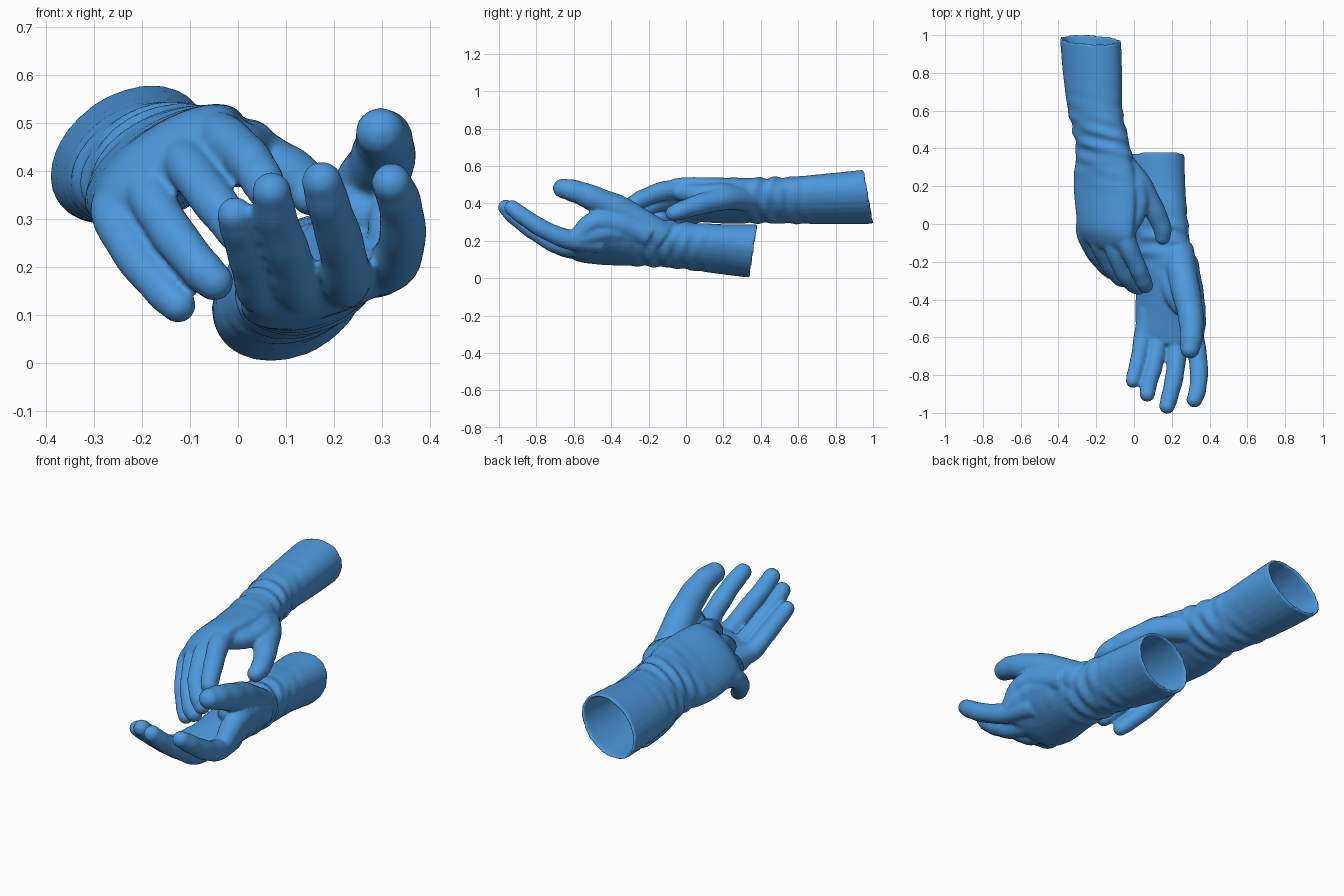
import bpy
import bmesh
from math import sin, cos, pi, radians, exp, sqrt
from mathutils import Vector

cube = bpy.data.objects.get("Cube")
if cube:
    bpy.data.objects.remove(cube)

SIDES = 28
WALL = .015

blue = bpy.data.materials.new("glove_blue")
blue.use_nodes = True
blue.diffuse_color = (.075, .32, .73, 1)
shader = next(n for n in blue.node_tree.nodes if n.type == 'BSDF_PRINCIPLED')
shader.inputs["Base Color"].default_value = blue.diffuse_color
shader.inputs["Roughness"].default_value = .6


def spline(points, steps):
    """Smooth interpolation through equal-length tuples."""
    pts = [points[0]] + list(points) + [points[-1]]
    result = []
    for i in range(1, len(pts) - 2):
        before, start, end, after = pts[i - 1:i + 3]
        for k in range(steps):
            t = k / steps
            result.append([
                b + .5 * t * (c - a + t * (2 * a - 5 * b + 4 * c - d + t * (3 * (b - c) + d - a)))
                for a, b, c, d in zip(before, start, end, after)])
    result.append(list(points[-1]))
    return result


def skin(bm, rings):
    """Closed surface through a series of vertex rings."""
    loops = [[bm.verts.new(co) for co in ring] for ring in rings]
    for a, b in zip(loops, loops[1:]):
        for i in range(len(a)):
            j = (i + 1) % len(a)
            bm.faces.new((a[i], a[j], b[j], b[i]))
    bm.faces.new(loops[0][::-1])
    bm.faces.new(loops[-1])


def body_ring(section, tilt, wrist, inset=0):
    """Elliptical, rolled ring with soft diagonal folds near the wrist."""
    x, y, z, wide, thick, roll = section
    ca, sa = cos(radians(roll)), sin(radians(roll))
    ring = []
    for i in range(SIDES):
        ang = 2 * pi * i / SIDES
        fade = exp(-((y - wrist) / .16) ** 2)
        fold = .005 * fade * sin(62 * y + 3 * cos(ang)) + .004 * fade * sin(85 * y - 4 * sin(ang))
        u = (wide - inset + fold) * cos(ang)
        v = (thick - inset + fold) * sin(ang)
        dz = u * sa + v * ca
        ring.append((x + u * ca - v * sa, y + tilt * dz, z + dz))
    return ring


def add_body(bm, sections, tilt, wrist, depth):
    """Palm and sleeve, with the open cuff hollowed down to a given depth."""
    path = spline(sections, 12)
    outer = [body_ring(s, tilt, wrist) for s in reversed(path)]
    inner = [body_ring(s, tilt, wrist, WALL) for s in path if s[1] > depth]
    skin(bm, outer + inner)


def add_finger(bm, base, tip, *points):
    """Round tube along a path with a domed tip and slight creases."""
    path = [Vector(p) for p in spline(points, 8)]
    last = len(path) - 1
    rings = []
    for i, p in enumerate(path):
        tangent = (path[min(i + 1, last)] - path[max(i - 1, 0)]).normalized()
        side = tangent.cross(Vector((0, 0, 1))).normalized()
        up = side.cross(tangent)
        s = i / last
        radius = (base + (tip - base) * s) * (1 + .02 * sin(8 * pi * s))
        domes = [0] if i < last else [0, .3, .55, .75, .9, .98]
        for d in domes:
            r = radius * sqrt(1 - d * d)
            rings.append([p + tangent * d * radius
                          + side * r * cos(2 * pi * k / SIDES)
                          + up * r * sin(2 * pi * k / SIDES) for k in range(SIDES)])
    skin(bm, rings)


def finish(bm, name):
    """Fuse the overlapping parts into one smooth fabric surface."""
    bmesh.ops.recalc_face_normals(bm, faces=bm.faces)
    mesh = bpy.data.meshes.new(name)
    bm.to_mesh(mesh)
    bm.free()
    mesh.materials.append(blue)
    for poly in mesh.polygons:
        poly.use_smooth = True
    obj = bpy.data.objects.new(name, mesh)
    bpy.context.collection.objects.link(obj)
    fuse = obj.modifiers.new("fuse", 'REMESH')
    fuse.mode = 'VOXEL'
    fuse.voxel_size = .009
    fuse.use_smooth_shade = True
    soften = obj.modifiers.new("soften", 'SMOOTH')
    soften.factor = .5
    soften.iterations = 4


# Upper glove: palm down, fingers curling forward
bm = bmesh.new()
add_body(bm, [
    (-.23, .977, .435, .177, .126, 35),
    (-.22, .8, .425, .171, .119, 33),
    (-.205, .6, .417, .159, .11, 33),
    (-.163, .4, .415, .16, .103, 32),
    (-.153, .2, .415, .19, .084, 32),
    (-.15, 0, .42, .178, .073, 35),
    (-.145, -.08, .405, .163, .058, 37),
    (-.14, -.13, .39, .1, .035, 37)], -.18, .45, .45)
# index, middle, ring, little
add_finger(bm, .055, .042, (-.06, .05, .475), (-.035, -.1, .47), (.015, -.22, .43),
           (.045, -.29, .39), (.06, -.325, .36))
add_finger(bm, .052, .041, (-.12, .05, .43), (-.11, -.11, .42), (-.06, -.25, .35),
           (-.01, -.315, .285), (.025, -.335, .245))
add_finger(bm, .052, .041, (-.19, .05, .38), (-.19, -.08, .36), (-.14, -.2, .275),
           (-.08, -.28, .2), (-.05, -.295, .17))
add_finger(bm, .05, .037, (-.25, .05, .34), (-.26, -.04, .31), (-.22, -.14, .23),
           (-.16, -.22, .155), (-.125, -.255, .12))
# thumb and its web
add_finger(bm, .072, .042, (-.09, .34, .425), (.015, .23, .43), (.093, .1, .402),
           (.146, -.01, .368), (.152, -.068, .348))
add_finger(bm, .055, .05, (-.07, .31, .45), (.02, .19, .455), (.02, .08, .45),
           (-.03, -.02, .46))
finish(bm, "upper_glove")

# Lower glove: palm up, fingers lifting forward
bm = bmesh.new()
add_body(bm, [
    (.107, .362, .145, .172, .131, 31),
    (.113, .2, .155, .17, .118, 30),
    (.14, 0, .173, .156, .112, 30),
    (.157, -.15, .185, .156, .112, 30),
    (.173, -.3, .187, .172, .102, 28),
    (.182, -.45, .18, .19, .082, 24),
    (.19, -.57, .17, .178, .065, 16),
    (.19, -.64, .18, .135, .035, 14)], .15, -.1, 0)
# index, middle, ring, little
add_finger(bm, .056, .042, (.28, -.45, .19), (.322, -.62, .205), (.343, -.76, .26),
           (.338, -.87, .33), (.32, -.93, .375))
add_finger(bm, .055, .042, (.2, -.45, .16), (.225, -.66, .172), (.215, -.8, .245),
           (.19, -.91, .325), (.175, -.963, .378))
add_finger(bm, .053, .041, (.13, -.45, .15), (.125, -.63, .157), (.105, -.75, .225),
           (.08, -.84, .3), (.07, -.9, .357))
add_finger(bm, .05, .038, (.07, -.45, .15), (.045, -.6, .15), (.028, -.7, .205),
           (.005, -.79, .275), (-.006, -.83, .308))
# thumb, thumb mound and the webs towards the index finger
add_finger(bm, .085, .052, (.23, -.13, .215), (.27, -.33, .35), (.3, -.48, .42),
           (.305, -.59, .463), (.297, -.66, .48))
add_finger(bm, .08, .07, (.18, -.13, .2), (.19, -.28, .22), (.26, -.42, .31))
add_finger(bm, .07, .05, (.27, -.2, .23), (.305, -.36, .29), (.325, -.49, .3),
           (.325, -.57, .23))
add_finger(bm, .06, .05, (.28, -.3, .24), (.31, -.42, .25), (.322, -.56, .215))
finish(bm, "lower_glove")
